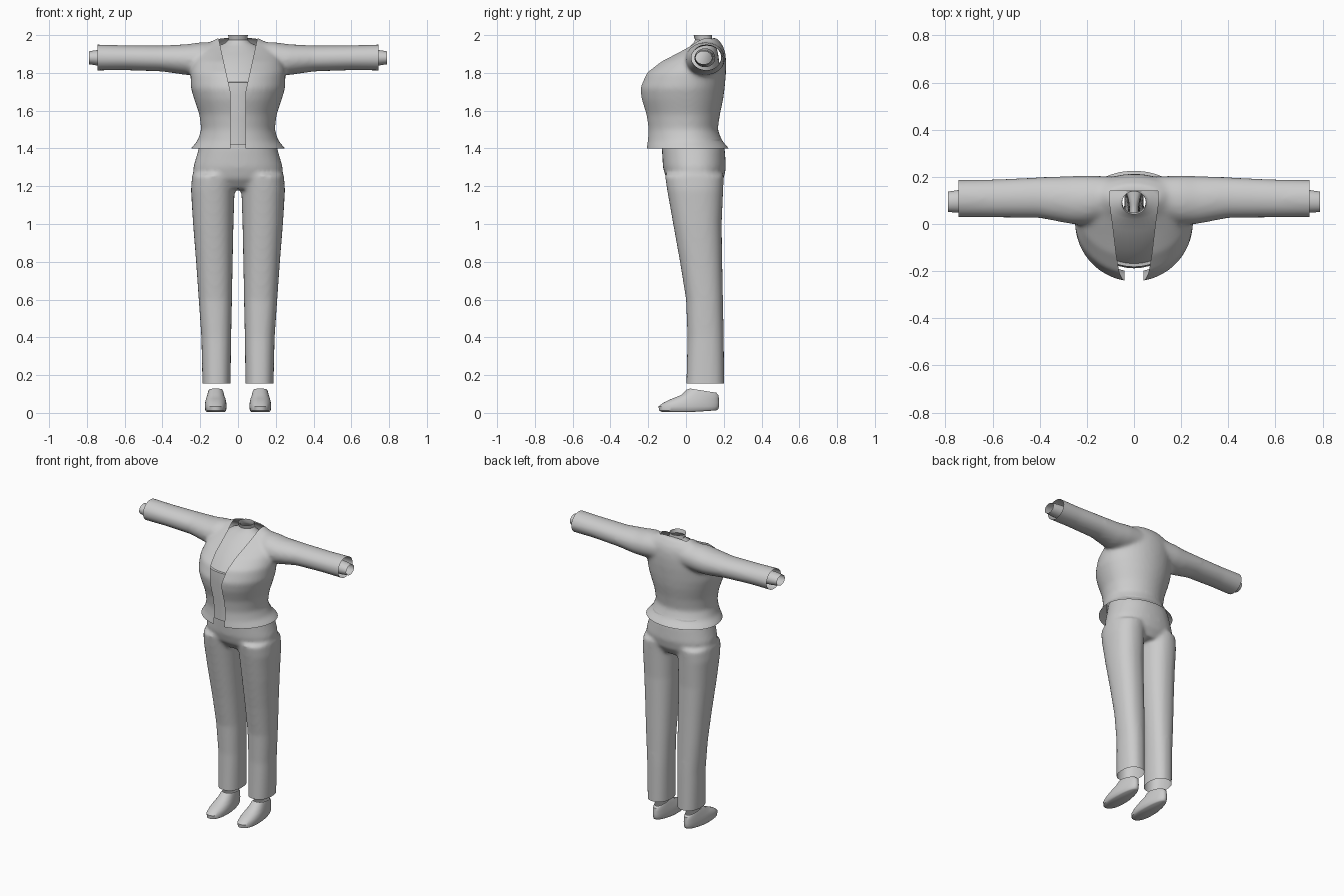
import bpy, bmesh, math
from mathutils import Vector

if "Cube" in bpy.data.objects:
    bpy.data.objects.remove(bpy.data.objects["Cube"])

grey = bpy.data.materials.new("plain grey")
grey.diffuse_color = (0.6, 0.6, 0.6, 1)
grey.use_nodes = True
grey.node_tree.nodes["Principled BSDF"].inputs["Base Color"].default_value = grey.diffuse_color


def oval(z, x0, x1, yf, yb, n=2.0, k=0.5, count=40):
    """Horizontal ring from x0 to x1 and yf to yb, widest at fraction k of the depth."""
    cx, hw, yc = (x0 + x1) / 2, (x1 - x0) / 2, yf + (yb - yf) * k
    pts = []
    for i in range(count):
        a = 2 * math.pi * i / count
        c, s = math.cos(a), math.sin(a)
        px = math.copysign(abs(c) ** (2 / n), c) * hw
        py = math.copysign(abs(s) ** (2 / n), s) * (yb - yc if s > 0 else yc - yf)
        pts.append(Vector((cx + px, yc + py, z)))
    return pts


def arm_ring(side, x, cy, cz, ry, rz, count=32):
    """Upright ring around the arm axis."""
    return [Vector((side * x, cy + ry * math.cos(2 * math.pi * i / count),
                    cz + rz * math.sin(2 * math.pi * i / count))) for i in range(count)]


def loft(bm, rings, start=True, end=True):
    """Skin a row of rings, closing the ends when asked."""
    rows = [[bm.verts.new(p) for p in r] for r in rings]
    n = len(rows[0])
    faces = [bm.faces.new((a[i], a[(i + 1) % n], b[(i + 1) % n], b[i]))
             for a, b in zip(rows, rows[1:]) for i in range(n)]
    if start:
        faces.append(bm.faces.new(rows[0][::-1]))
    if end:
        faces.append(bm.faces.new(rows[-1]))
    bmesh.ops.recalc_face_normals(bm, faces=faces)


def finish(name, bm):
    me = bpy.data.meshes.new(name)
    bm.to_mesh(me)
    bm.free()
    me.materials.append(grey)
    ob = bpy.data.objects.new(name, me)
    bpy.context.collection.objects.link(ob)
    bpy.ops.object.select_all(action='DESELECT')
    ob.select_set(True)
    bpy.context.view_layer.objects.active = ob
    bpy.ops.object.shade_smooth_by_angle(angle=math.radians(45))
    return ob


def fuse(bm, voxel, smooth):
    """Melt overlapping solids into one soft surface."""
    me = bpy.data.meshes.new("blend")
    bm.to_mesh(me)
    bm.free()
    ob = bpy.data.objects.new("blend", me)
    bpy.context.collection.objects.link(ob)
    mod = ob.modifiers.new("melt", 'REMESH')
    mod.mode, mod.voxel_size = 'VOXEL', voxel
    dg = bpy.context.evaluated_depsgraph_get()
    out = bmesh.new()
    out.from_mesh(bpy.data.meshes.new_from_object(ob.evaluated_get(dg)))
    bpy.data.objects.remove(ob)
    for _ in range(smooth):
        bmesh.ops.smooth_vert(out, verts=out.verts, factor=0.5,
                              use_axis_x=True, use_axis_y=True, use_axis_z=True)
    return out


def slice_at(bm, co, no, trim=False):
    bmesh.ops.bisect_plane(bm, geom=bm.verts[:] + bm.edges[:] + bm.faces[:],
                           plane_co=co, plane_no=no, clear_outer=trim)


# Jacket: torso and sleeves melted together
bm = bmesh.new()
torso = [(1.35, .275, -.215, .25), (1.40, .25, -.212, .228), (1.44, .215, -.206, .192),
         (1.50, .195, -.202, .168), (1.58, .205, -.213, .18), (1.66, .232, -.238, .197),
         (1.72, .25, -.246, .205), (1.80, .252, -.215, .212), (1.86, .24, -.14, .213),
         (1.91, .22, -.045, .208), (1.945, .18, .015, .195), (1.985, .11, .06, .165)]
loft(bm, [oval(z, -w, w, f, b, k=.55) for z, w, f, b in torso])
sleeve = [(.05, .12, 1.885, .08, .08), (.2, .102, 1.875, .105, .087), (.27, .102, 1.87, .102, .082),
          (.4, .112, 1.876, .087, .069), (.6, .108, 1.88, .081, .066), (.79, .107, 1.882, .08, .07)]
for s in (-1, 1):
    loft(bm, [arm_ring(s, *r) for r in sleeve])
bm = fuse(bm, 0.011, 6)

# Open the cuffs, hem, front and neckline
for s in (-1, 1):
    slice_at(bm, (s * .745, 0, 0), (s, 0, 0), True)
    slice_at(bm, (s * .04, 0, 0), (1, 0, 0))
    slice_at(bm, (s * .04, 0, 1.70), (s * .27, 0, -.06))
slice_at(bm, (0, 0, 1.40), (0, 0, -1), True)
slice_at(bm, (0, 0, 1.70), (0, 0, 1))
slice_at(bm, (0, .14, 0), (0, 1, 0))


def in_opening(f):
    c = f.calc_center_median()
    return c.y < .14 and abs(c.x) < .04 + max(0, c.z - 1.70) * .06 / .27


bmesh.ops.delete(bm, geom=[f for f in bm.faces if in_opening(f)], context='FACES')
finish("jacket", bm)

# Shirt with a small neckline step and standing collar
bm = bmesh.new()
shirt = [(1.42, .17, -.175, .15), (1.55, .175, -.172, .155), (1.68, .20, -.188, .175),
         (1.75, .205, -.182, .18), (1.752, .20, -.168, .18), (1.83, .19, -.115, .18),
         (1.90, .165, -.03, .17), (1.94, .11, .02, .16), (1.96, .065, .04, .145),
         (1.975, .05, .048, .138), (2.0, .052, .04, .138)]
loft(bm, [oval(z, -w, w, f, b) for z, w, f, b in shirt], False, False)
finish("shirt", bm)

# Shirt cuffs
for s, side in ((-1, "right"), (1, "left")):
    bm = bmesh.new()
    cuff = [(.55, .10, 1.88, .055, .05), (.745, .096, 1.88, .048, .041), (.79, .094, 1.88, .043, .034)]
    loft(bm, [arm_ring(s, *r) for r in cuff], False, False)
    finish(side + "_shirt_cuff", bm)

# Trousers: hips and legs melted together, open at waist and ankles
bm = bmesh.new()
hips = [(1.185, .16, -.06, .165), (1.24, .235, -.105, .20), (1.30, .237, -.122, .212),
        (1.40, .208, -.128, .205), (1.50, .185, -.12, .17)]
loft(bm, [oval(z, -w, w, f, b, 2.2) for z, w, f, b in hips])
leg = [(.10, .04, .187, .0, .203), (.4, .036, .194, .008, .20), (.6, .032, .208, .0, .196),
       (.8, .028, .222, -.032, .192), (1.0, .024, .238, -.068, .189), (1.18, .018, .249, -.1, .197),
       (1.26, .012, .243, -.112, .20)]
for s in (-1, 1):
    loft(bm, [oval(z, *sorted((s * i, s * o)), f, b, 2.3) for z, i, o, f, b in leg])
bm = fuse(bm, 0.011, 5)
slice_at(bm, (0, 0, .155), (0, 0, -1), True)
slice_at(bm, (0, 0, 1.45), (0, 0, 1), True)
finish("trousers", bm)

# Shoes: flat sole, sloping toe, open ankle
sole = [(.004, .046, -.125, .16), (.012, .055, -.143, .17), (.035, .058, -.145, .175),
        (.055, .056, -.118, .176), (.075, .052, -.075, .174), (.095, .046, -.025, .172),
        (.11, .042, .005, .168), (.118, .039, .022, .16)]
for s, side in ((-1, "right"), (1, "left")):
    bm = bmesh.new()
    rings = [oval(z, s * .118 - w, s * .118 + w, f, b, 2.3, .42) for z, w, f, b in sole]
    for ring in rings[-2:]:  # ankle edge rises to the front
        for p in ring:
            p.z += (.09 - p.y) * .16
    loft(bm, rings, True, False)
    # heel lifted slightly and tucked in
    for v in bm.verts:
        if v.co.y > .02:
            v.co.x -= (v.co.x - s * .118) * (v.co.y - .02) * 1.2
            v.co.z += max(0, .03 - v.co.z) * (v.co.y - .02) * 2.5
    finish(side + "_shoe", bm)
